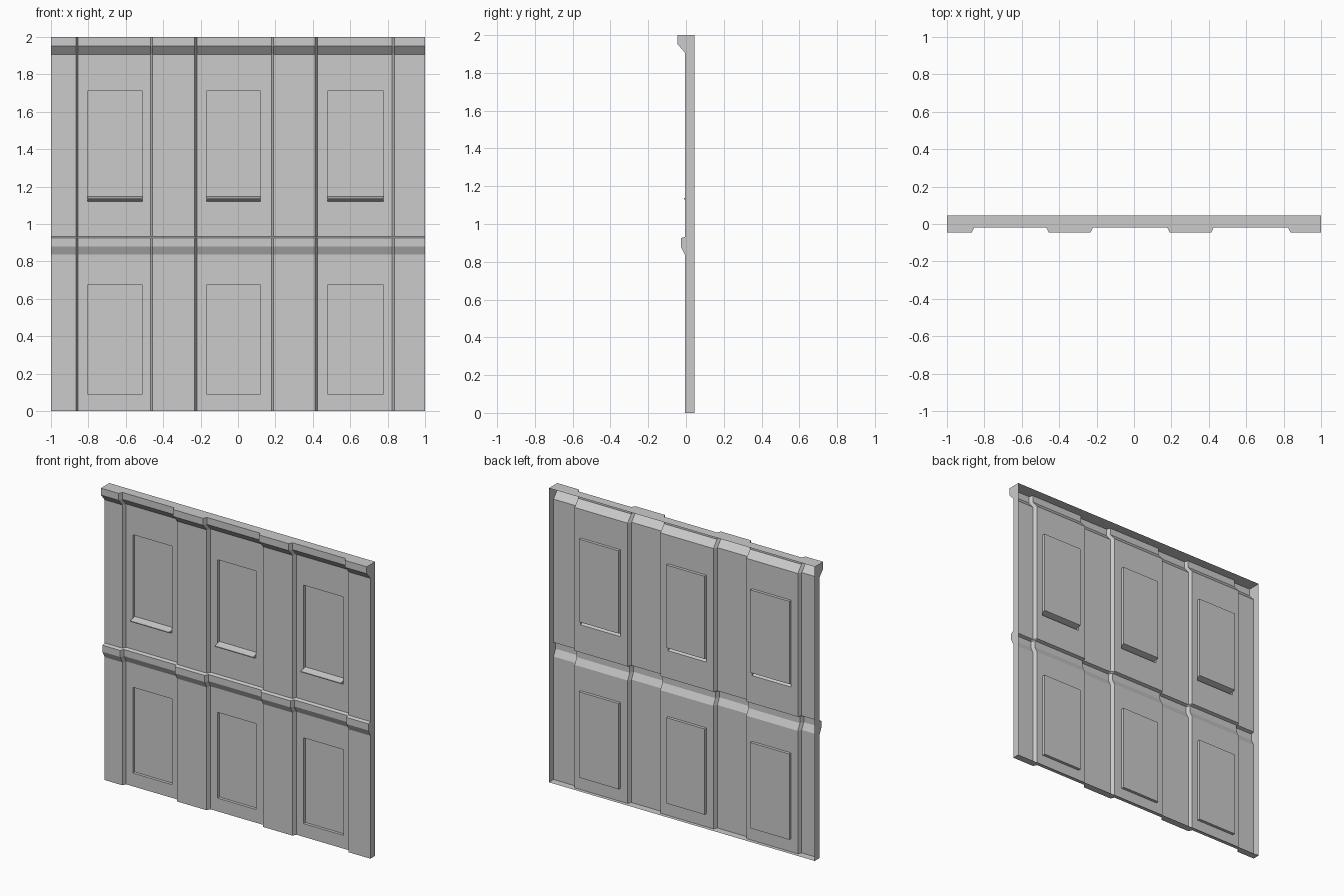
import bpy
import bmesh

cube = bpy.data.objects.get("Cube")
if cube:
    bpy.data.objects.remove(cube, do_unlink=True)

# One plain grey for the whole panel
grey = bpy.data.materials.new("plain_grey")
grey.use_nodes = True
colour = (0.6, 0.6, 0.6, 1)
grey.diffuse_color = colour
grey.node_tree.nodes["Principled BSDF"].inputs["Base Color"].default_value = colour

BACK = 0.045      # rear edge of the rim
BAY = 0.02        # face of the recessed bays
PANE = 0.04       # face of the window panes
PILASTER = -0.005
STEP = BAY - PILASTER
CHAMFER = 0.012

# Each bay: left edge, right edge, window left, window right
bays = [(-0.867, -0.456, -0.805, -0.511),
        (-0.232, 0.191, -0.168, 0.12),
        (0.413, 0.836, 0.478, 0.778)]
LOW = (0.09, 0.673)
HIGH = (1.12, 1.711)
SILL_TOP = 1.143


def finish(name, bm):
    mesh = bpy.data.meshes.new(name)
    bm.to_mesh(mesh)
    bm.free()
    mesh.materials.append(grey)
    obj = bpy.data.objects.new(name, mesh)
    bpy.context.collection.objects.link(obj)
    return obj


def sweep(name, profile, x0, x1):
    """Open trough along x from a (y, z) profile, with both ends closed."""
    bm = bmesh.new()
    a = [bm.verts.new((x0, y, z)) for y, z in profile]
    b = [bm.verts.new((x1, y, z)) for y, z in profile]
    for i in range(len(profile) - 1):
        bm.faces.new((a[i], a[i + 1], b[i + 1], b[i]))
    bm.faces.new(a[::-1])
    bm.faces.new(b)
    return finish(name, bm)


# Wall section from the ground to the cornice: height, depth
section = [(0, 0), (LOW[0], 0), (LOW[1], 0),
           (0.836, 0), (0.88, -0.022), (0.925, -0.022), (0.932, 0),
           (HIGH[0], 0), (HIGH[1], 0),
           (1.906, 0), (1.953, -0.04), (2, -0.04)]

# Stations across the wall: x, setback
stations = [(-1, 0)]
for left, right, w0, w1 in bays:
    stations += [(left, 0), (left + CHAMFER, STEP), (w0, STEP), (w1, STEP),
                 (right - CHAMFER, STEP), (right, 0)]
stations.append((1, 0))


def is_window(x, z):
    across = any(w0 < x < w1 for _, _, w0, w1 in bays)
    return across and any(lo < z < hi for lo, hi in (LOW, HIGH))


# Wall skin with pilasters, belt course, cornice and window openings
bm = bmesh.new()
grid = [[bm.verts.new((x, PILASTER + setback + depth, z)) for z, depth in section]
        for x, setback in stations]
for i in range(len(stations) - 1):
    for j in range(len(section) - 1):
        mid_x = (stations[i][0] + stations[i + 1][0]) / 2
        mid_z = (section[j][0] + section[j + 1][0]) / 2
        if not is_window(mid_x, mid_z):
            bm.faces.new((grid[i][j], grid[i + 1][j],
                          grid[i + 1][j + 1], grid[i][j + 1]))

# Rim returning to the open back
corner = {(x, z): bm.verts.new((x, BACK, z)) for x in (-1, 1) for z in (0, 2)}
bm.faces.new(grid[-1][::-1] + [corner[1, 0], corner[1, 2]])
bm.faces.new(grid[0] + [corner[-1, 2], corner[-1, 0]])
bm.faces.new([col[-1] for col in grid] + [corner[1, 2], corner[-1, 2]])
bm.faces.new([col[0] for col in grid[::-1]] + [corner[-1, 0], corner[1, 0]])
finish("wall_panel", bm)

# Window recesses and sloping sills
for n, (_, _, w0, w1) in enumerate(bays, 1):
    lo, hi = LOW
    sweep(f"lower_window_{n}",
          [(BAY, hi), (PANE, hi), (PANE, lo), (BAY, lo)], w0, w1)
    lo, hi = HIGH
    sweep(f"upper_window_{n}",
          [(BAY, hi), (PANE, hi), (PANE, SILL_TOP + 0.005), (BAY, SILL_TOP)], w0, w1)
    sweep(f"window_sill_{n}",
          [(BAY, SILL_TOP), (-0.01, 1.137), (-0.01, 1.131), (BAY, lo)], w0, w1)
